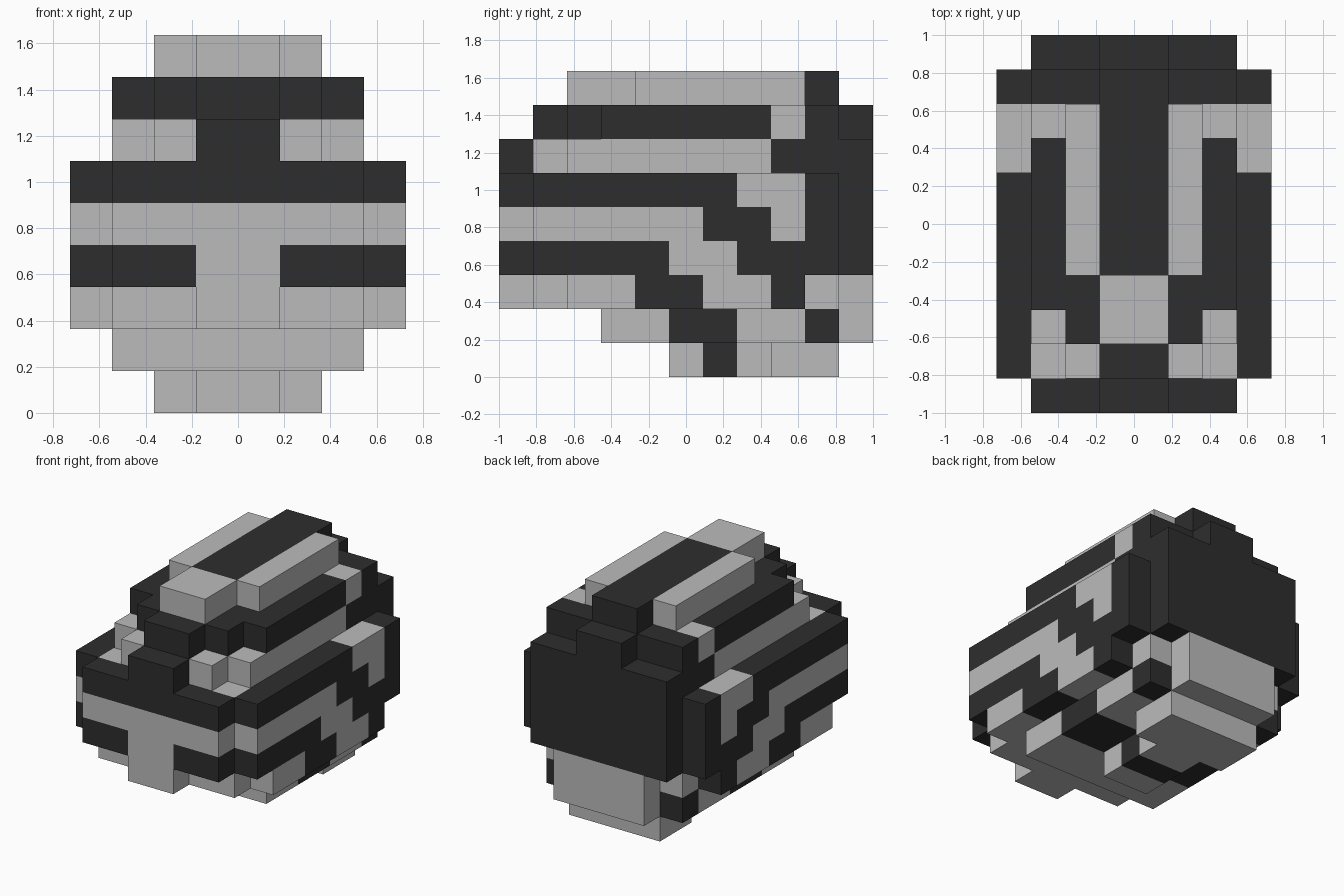
import bpy
import bmesh
from mathutils import Vector

cube = bpy.data.objects.get("Cube")
if cube:
    bpy.data.objects.remove(cube, do_unlink=True)

U = 2 / 11  # size of one block


def make_material(name, value):
    mat = bpy.data.materials.new(name)
    mat.use_nodes = True
    color = (value, value, value, 1)
    mat.diffuse_color = color
    mat.node_tree.nodes["Principled BSDF"].inputs["Base Color"].default_value = color
    return mat


MATS = [make_material("light_grey", 0.5), make_material("charcoal", 0.027)]

# Each layer from the bottom up: name, stripe pattern from front to back
# (L light, D dark), and first/last block of each column from the middle outwards
LAYERS = [
    ("foot", "LLLLLLDLLLL", [(5, 9), (8, 9)]),
    ("underside", "LLLLLDDLLDL", [(3, 10), (3, 10), (3, 9)]),
    ("lower_body", "LLLLDDLLDLL", [(0, 10), (1, 10), (1, 9), (2, 8)]),
    ("lower_stripe", "DDDDDLLDDDD", [(0, 10), (0, 10), (0, 10), (1, 9)]),
    ("middle_body", "LLLLLLDDLDD", [(0, 10), (0, 10), (0, 10), (1, 9)]),
    ("upper_stripe", "DDDDDDDLLDD", [(0, 10), (0, 10), (0, 10), (1, 9)]),
    ("shoulder", "DLLLLLLLDDD", [(0, 10), (1, 10), (2, 10)]),
    ("upper_body", "DDDDDDDDLDD", [(1, 10), (2, 9), (3, 9)]),
    ("crest", "LLLLLLLLLLL", [(2, 9), (4, 8)]),
]

# Blocks that break the stripe rule: (column, row, layer)
SPECIAL = {(0, 0, 3): 0, (2, 1, 5): 0}
SPECIAL.update({(0, row, 8): 1 for row in range(4, 10)})  # dark crest stripe

# Mirrored block map: position -> material index
blocks = {}
for k, (_, pattern, spans) in enumerate(LAYERS):
    for col, (first, last) in enumerate(spans):
        for row in range(first, last + 1):
            mat = SPECIAL.get((col, row, k), int(pattern[row] == "D"))
            blocks[(col, row, k)] = mat
            blocks[(-col - 1, row, k)] = mat


def add_side(bm, cell, axis, sign, mat):
    """Add one outward-facing square of a block."""
    normal = Vector((0, 0, 0))
    normal[axis] = sign
    a = Vector((0, 0, 0))
    a[(axis + 1) % 3] = 1
    b = normal.cross(a)
    centre = Vector(cell) + Vector((0.5, -5, 0.5))
    corners = [(-1, -1), (1, -1), (1, 1), (-1, 1)]
    verts = [bm.verts.new((centre + (normal + a * s + b * t) / 2) * U)
             for s, t in corners]
    face = bm.faces.new(verts)
    face.material_index = mat


def build_layer(k, name):
    bm = bmesh.new()
    for cell, mat in blocks.items():
        if cell[2] != k:
            continue
        for axis in range(3):
            for sign in (-1, 1):
                near = list(cell)
                near[axis] += sign
                if tuple(near) not in blocks:
                    add_side(bm, cell, axis, sign, mat)
    # Join the squares into larger flat panels of one colour
    bmesh.ops.remove_doubles(bm, verts=bm.verts[:], dist=0.0001)
    bmesh.ops.dissolve_limit(bm, angle_limit=0.01, verts=bm.verts[:],
                             edges=bm.edges[:], delimit={"MATERIAL"})
    mesh = bpy.data.meshes.new(name)
    for mat in MATS:
        mesh.materials.append(mat)
    bm.to_mesh(mesh)
    bm.free()
    obj = bpy.data.objects.new(name, mesh)
    bpy.context.collection.objects.link(obj)


for index, layer in enumerate(LAYERS):
    build_layer(index, layer[0])
